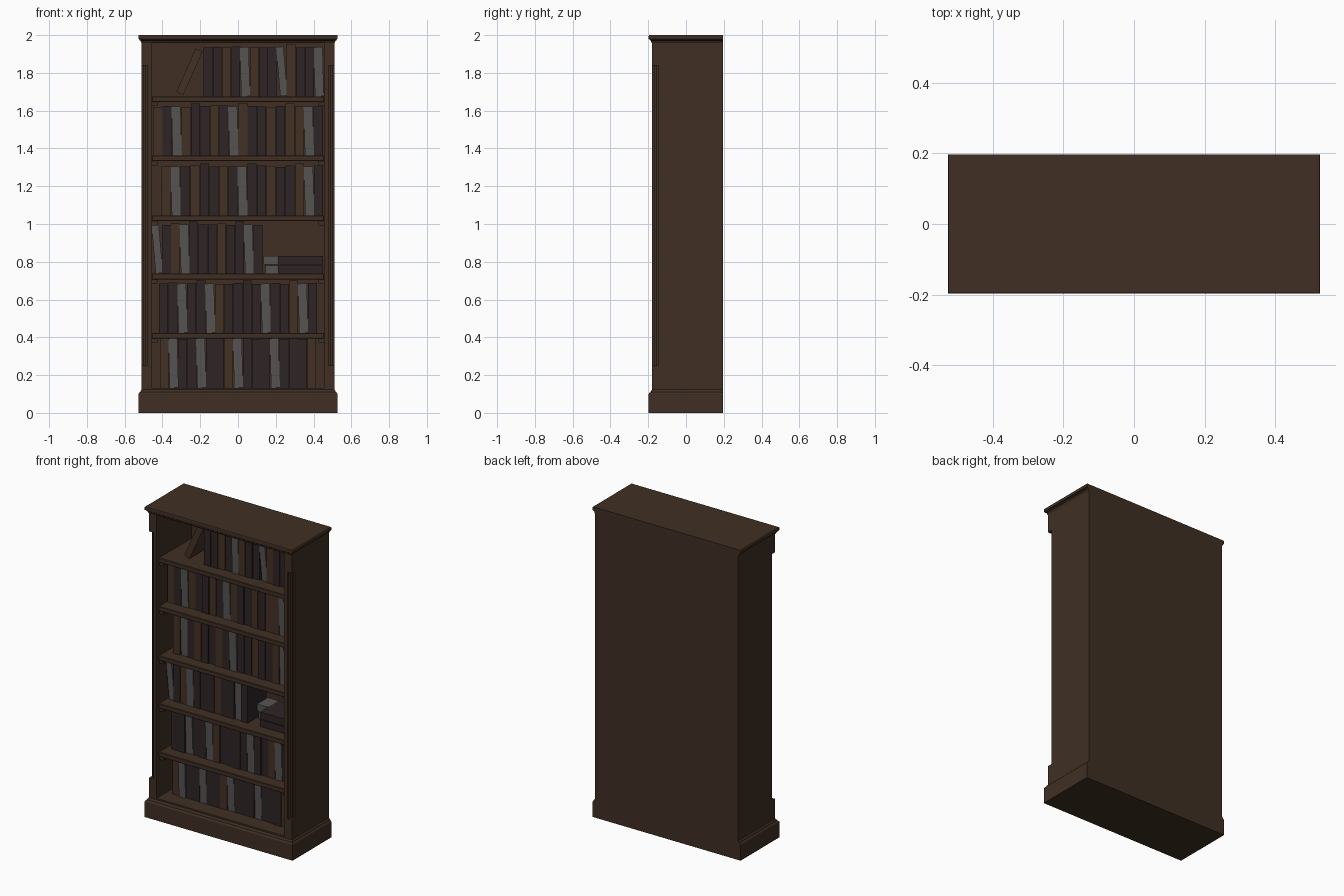
import bpy, bmesh, math, random
from mathutils import Matrix, Vector

if "Cube" in bpy.data.objects:
    bpy.data.objects.remove(bpy.data.objects["Cube"])

random.seed(4)

def material(name, rgb):
    m = bpy.data.materials.new(name)
    m.diffuse_color = (*rgb, 1)
    m.use_nodes = True
    m.node_tree.nodes["Principled BSDF"].inputs["Base Color"].default_value = m.diffuse_color
    return m

WOOD = material("dark_wood", (0.050, 0.028, 0.017))
BROWN = material("brown_cover", (0.056, 0.031, 0.017))
DARK = material("plum_cover", (0.028, 0.017, 0.018))
GREY = material("grey_cover", (0.092, 0.087, 0.086))
COVER = {"b": BROWN, "d": DARK, "g": GREY}

def finish(bm, name, mat):
    bmesh.ops.recalc_face_normals(bm, faces=bm.faces)
    me = bpy.data.meshes.new(name)
    bm.to_mesh(me)
    bm.free()
    ob = bpy.data.objects.new(name, me)
    me.materials.append(mat)
    bpy.context.collection.objects.link(ob)
    return ob

def box(name, mat, x0, x1, y0, y1, z0, z1, lean=0, bevel=0):
    """Box between two corners, optionally leaning to +x about its centre."""
    c = Vector(((x0 + x1) / 2, (y0 + y1) / 2, (z0 + z1) / 2))
    bm = bmesh.new()
    bmesh.ops.create_cube(bm, size=1, matrix=Matrix.Translation(c)
                          @ Matrix.Rotation(math.radians(lean), 4, 'Y')
                          @ Matrix.Diagonal((x1 - x0, y1 - y0, z1 - z0, 1)))
    if bevel:
        bmesh.ops.bevel(bm, geom=bm.edges[:], offset=bevel, segments=1, affect='EDGES')
    return finish(bm, name, mat)

def prism(name, mat, outline, z0, z1):
    """Extrude an xy outline upwards."""
    bm = bmesh.new()
    face = bm.faces.new([bm.verts.new((x, y, z0)) for x, y in outline])
    top = bmesh.ops.extrude_face_region(bm, geom=[face])["geom"]
    bmesh.ops.translate(bm, vec=(0, 0, z1 - z0),
                        verts=[v for v in top if isinstance(v, bmesh.types.BMVert)])
    return finish(bm, name, mat)

def moulding(name, mat, profile):
    """Stack rectangles (outset, z): moulded on front and sides, flat at the back."""
    bm = bmesh.new()
    rings = []
    for o, z in profile:
        x, y = 0.51 + o, -0.18 - o
        rings.append([bm.verts.new(p) for p in
                      ((-x, y, z), (x, y, z), (x, BACK, z), (-x, BACK, z))])
    for a, b in zip(rings, rings[1:]):
        for i in range(4):
            j = (i + 1) % 4
            bm.faces.new((a[i], a[j], b[j], b[i]))
    bm.faces.new(rings[0])
    bm.faces.new(rings[-1])
    return finish(bm, name, mat)

BACK, INNER, OUTER, FRONT = 0.197, 0.455, 0.51, -0.18
FLOOR, CROWN = 0.133, 1.957

# Plinth and crown
moulding("plinth", WOOD, [(.0175, 0), (.0175, .1), (.014, .106), (.008, .11),
                          (.005, .118), (0, .123), (0, FLOOR)])
moulding("crown", WOOD, [(0, CROWN), (.004, 1.963), (.006, 1.97), (.012, 1.974),
                         (.012, 1.977), (.0175, 1.98), (.0175, 1.996), (.015, 2)])

# Side panels with a fluted, chamfered front corner between two square blocks
CH = 0.032
for s, side in ((-1, "left"), (1, "right")):
    square = [(s * INNER, BACK), (s * INNER, FRONT), (s * OUTER, FRONT), (s * OUTER, BACK)]
    fluted = [(s * INNER, BACK), (s * INNER, FRONT)]
    flutes, steps = 3, 6
    for i in range(flutes * steps + 1):
        t = i / (flutes * steps)
        d = 0.005 * abs(math.sin(math.pi * flutes * t))
        fluted.append((s * (OUTER - CH + CH * t - d), FRONT + CH * t + d))
    fluted.append((s * OUTER, BACK))
    prism(side + "_lower_block", WOOD, square, 0.12, 0.25)
    prism(side + "_fluted_side", WOOD, fluted, 0.25, 1.84)
    prism(side + "_upper_block", WOOD, square, 1.84, CROWN + .003)

# Back panel
box("back_panel", WOOD, -INNER, INNER, 0.175, BACK, 0.12, CROWN + .003)

# Shelves resting on small cleats
SHELVES = [1.676, 1.363, 1.045, 0.737, 0.424]
for z in SHELVES:
    box("shelf", WOOD, -INNER, INNER, -0.16, 0.176, z - 0.03, z, bevel=0.003)
    for s in (-1, 1):
        a, b = sorted((s * INNER, s * 0.425))
        box("shelf_cleat", WOOD, a, b, -0.15, 0.176, z - 0.052, z - 0.03)

# Upright books: shelf height, first x, last x, cover colours (capital = leaning more)
ROWS = [
    (1.676, -0.183, 0.452, "ddbdgbddGbddg"),
    (1.363, -0.450, 0.450, "bdgbddbdgbddbdbbgd"),
    (1.045, -0.405, 0.452, "bgdbddbdgddbddbgd"),
    (0.737, -0.452, 0.130, "Gdbgdddbddgd"),
    (0.424, -0.418, 0.418, "ddgddgbddddgddbgd"),
    (FLOOR, -0.415, 0.415, "bgddgddbgdddgdddb"),
]
for z, xa, xb, covers in ROWS:
    pitch = (xb - xa) / len(covers)
    for i, c in enumerate(covers):
        x = xa + i * pitch
        tall = 0.276 if i % 5 == 4 and c != "g" else 0.26 + random.uniform(-.003, .005)
        lean = {"G": -5, "g": -1.5}.get(c, 0)
        if lean:
            tall = 0.26
        thin = 0.010 if c == "G" else 0.002
        lift = 0.002 if c == "G" else 0
        front = -0.08 + random.uniform(-.006, .006)
        box("book", COVER[c.lower()], x + thin / 2, x + pitch - thin / 2,
            front, front + 0.19, z + lift, z + tall + lift, lean=lean)

# Loose book leaning on the top shelf
box("leaning_book", BROWN, -0.277, -0.237, -0.08, 0.11, 1.681, 1.931, lean=24)

# Books lying flat, with grey ones set further back
for z0, z1, x in ((0.737, 0.781, 0.145), (0.785, 0.83, 0.135)):
    box("lying_book", DARK, 0.213, 0.45, -0.08, 0.11, z0, z1)
    box("lying_grey_book", GREY, x, 0.213, 0.0, 0.11, z0, z1)
